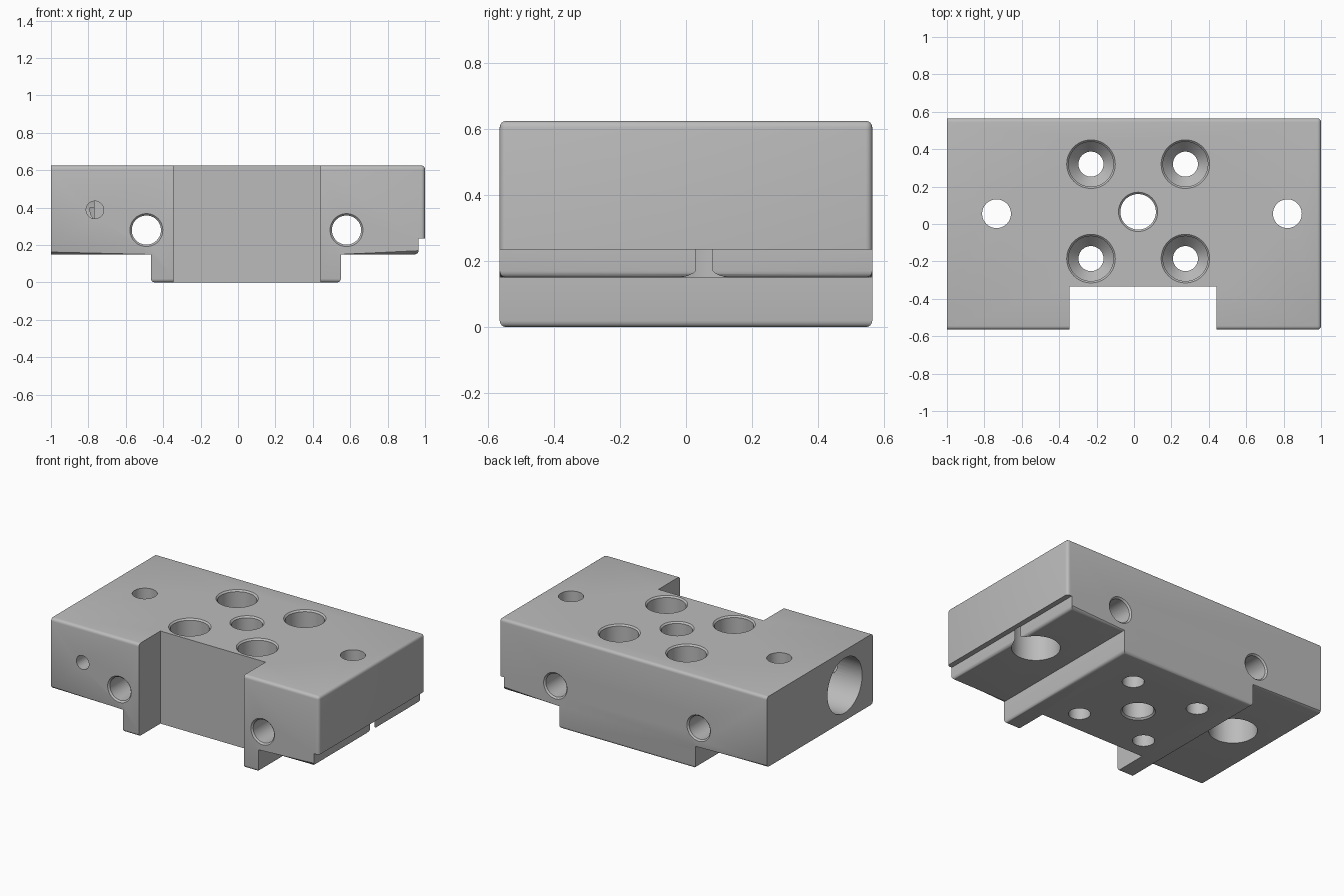
import bpy, bmesh, math
from mathutils import Matrix

if "Cube" in bpy.data.objects:
    bpy.data.objects.remove(bpy.data.objects["Cube"], do_unlink=True)

steel = bpy.data.materials.new("grey_steel")
steel.use_nodes = True
steel.diffuse_color = (0.5, 0.5, 0.5, 1)
steel.node_tree.nodes["Principled BSDF"].inputs["Base Color"].default_value = (0.5, 0.5, 0.5, 1)

TOP, STEP, LIP = 0.625, 0.15, 0.235     # heights
BACK = 0.565                            # half depth
NOTCH_X, NOTCH_Y = (-0.345, 0.44), -0.335


def add_object(name, bm):
    bmesh.ops.recalc_face_normals(bm, faces=bm.faces)
    mesh = bpy.data.meshes.new(name)
    bm.to_mesh(mesh)
    bm.free()
    mesh.materials.append(steel)
    obj = bpy.data.objects.new(name, mesh)
    bpy.context.collection.objects.link(obj)
    return obj


def cut(target, cutter):
    cutter.hide_render = True
    mod = target.modifiers.new("cut", "BOOLEAN")
    mod.operation, mod.solver, mod.object = "DIFFERENCE", "EXACT", cutter
    bpy.context.view_layer.objects.active = target
    bpy.ops.object.modifier_apply(modifier=mod.name)
    bpy.data.objects.remove(cutter, do_unlink=True)


def drill(profile, place, axis="Z", sides=48):
    """Turned cutter from (radius, distance) pairs along an axis."""
    bm = bmesh.new()
    rings = []
    for r, d in profile:
        rings.append([bm.verts.new((r * math.cos(a), r * math.sin(a), d))
                      for a in (2 * math.pi * i / sides for i in range(sides))])
    for low, high in zip(rings, rings[1:]):
        for i in range(sides):
            j = (i + 1) % sides
            bm.faces.new((low[i], low[j], high[j], high[i]))
    bm.faces.new(rings[0][::-1])
    bm.faces.new(rings[-1])
    turn = {"Z": Matrix(),
            "Y": Matrix.Rotation(-math.pi / 2, 4, "X"),
            "X": Matrix.Rotation(math.pi / 2, 4, "Y")}[axis]
    bm.transform(Matrix.Translation(place) @ turn)
    return add_object("hole_cutter", bm)


def through(r, start, end, chamfer=0.01):
    """Straight hole profile with a chamfer at each mouth."""
    c = chamfer
    return [(r + c, start - 0.05), (r + c, start), (r, start + c),
            (r, end - c), (r + c, end), (r + c, end + 0.05)]


# Body: stepped front outline pulled through the depth
outline = [(-1, STEP), (-0.465, STEP), (-0.465, 0), (0.55, 0), (0.55, STEP),
           (0.965, STEP), (0.965, LIP), (1, LIP), (1, TOP), (-1, TOP)]
bm = bmesh.new()
face = bm.faces.new([bm.verts.new((x, -BACK, z)) for x, z in outline])
pulled = bmesh.ops.extrude_face_region(bm, geom=[face])["geom"]
bmesh.ops.translate(bm, vec=(0, 2 * BACK, 0),
                    verts=[v for v in pulled if isinstance(v, bmesh.types.BMVert)])
body = add_object("mounting_block", bm)

# Front notch
bm = bmesh.new()
bmesh.ops.create_cube(bm, size=1)
wide = NOTCH_X[1] - NOTCH_X[0]
bm.transform(Matrix.Translation((sum(NOTCH_X) / 2, NOTCH_Y - 0.5, 0.3)) @
             Matrix.Diagonal((wide, 1, 2, 1)))
cut(body, add_object("notch_cutter", bm))


# Rounded outer edges
def near(a, b):
    return abs(a - b) < 0.002


def rounded(edge):
    if len(edge.link_faces) != 2 or not edge.is_convex or edge.calc_face_angle(0) < 0.5:
        return False
    a, b = (v.co for v in edge.verts)
    mid, run = (a + b) / 2, b - a
    if near(mid.x, -1) or near(mid.z, LIP):
        return False
    if abs(run.z) > 0.01:
        return near(mid.x, 1)
    if abs(run.y) > 0.01:
        return not any(near(mid.x, x) for x in NOTCH_X)
    return near(abs(mid.y), BACK) or near(mid.z, TOP)


bm = bmesh.new()
bm.from_mesh(body.data)
bmesh.ops.remove_doubles(bm, verts=bm.verts, dist=0.0001)
bm.normal_update()
bmesh.ops.bevel(bm, geom=[e for e in bm.edges if rounded(e)], offset=0.02,
                offset_type="OFFSET", segments=4, profile=0.5, affect="EDGES")
bm.to_mesh(body.data)
bm.free()

# Four countersunk screw holes and the centre hole
screw = [(0.067, -0.05), (0.067, 0.33), (0.12, 0.39), (0.12, TOP - 0.01),
         (0.13, TOP), (0.13, TOP + 0.05)]
for x in (-0.23, 0.275):
    for y in (-0.185, 0.32):
        cut(body, drill(screw, (x, y, 0)))
cut(body, drill(through(0.095, 0, TOP), (0.022, 0.065, 0)))

# End holes, counterbored from below
for x in (-0.735, 0.82):
    cut(body, drill([(0.1475, 0.05), (0.1475, 0.4), (0.077, 0.4), (0.077, TOP + 0.05)],
                    (x, 0.055, 0)))

# Cross holes from front to back
for x in (-0.49, 0.58):
    cut(body, drill(through(0.078, -BACK, BACK), (x, 0, 0.28), "Y"))

# Blind bore in the end and its set-screw hole
cut(body, drill([(0.185, -1.05), (0.185, -0.77)], (0, -0.266, 0.388), "X"))
cut(body, drill([(0.047, -0.7), (0.047, -0.27)], (-0.765, 0, 0.388), "Y", 32))

bpy.ops.object.select_all(action="DESELECT")
body.select_set(True)
bpy.context.view_layer.objects.active = body
bpy.ops.object.shade_smooth_by_angle(angle=math.radians(30))
